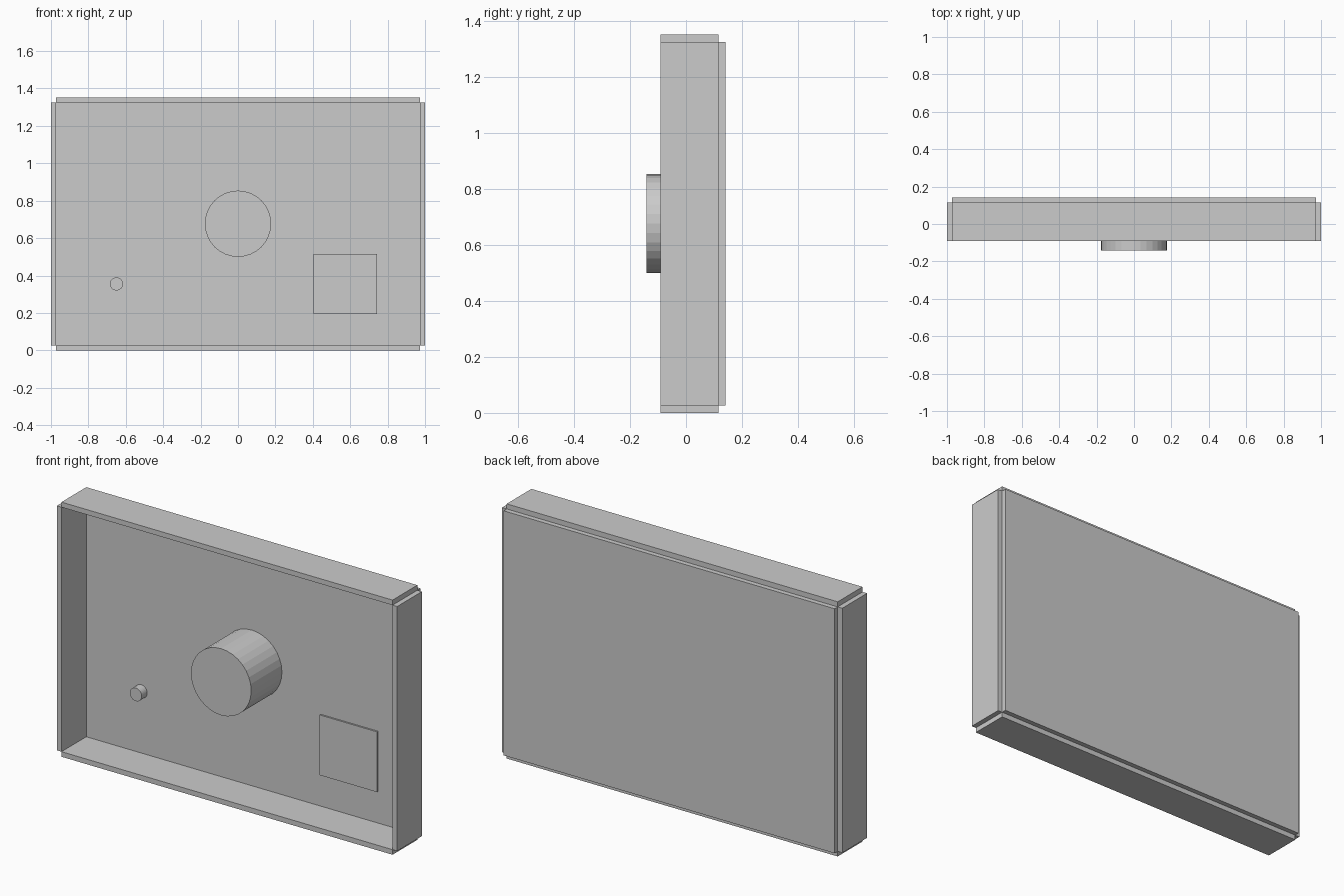
import bpy, math

if "Cube" in bpy.data.objects:
    bpy.data.objects.remove(bpy.data.objects["Cube"])

grey = bpy.data.materials.new("plain grey")
grey.diffuse_color = (0.6, 0.6, 0.6, 1)
grey.use_nodes = True
grey.node_tree.nodes["Principled BSDF"].inputs["Base Color"].default_value = grey.diffuse_color


def box(name, x, y, z):
    """Box from (min, max) ranges on each axis."""
    bpy.ops.mesh.primitive_cube_add(size=1, location=[sum(r) / 2 for r in (x, y, z)])
    ob = bpy.context.object
    ob.name = name
    ob.scale = [r[1] - r[0] for r in (x, y, z)]
    bpy.ops.object.transform_apply(location=False, rotation=False, scale=True)
    ob.data.materials.append(grey)


def peg(name, x, z, radius, y):
    """Flat-sided cylinder lying along y."""
    bpy.ops.mesh.primitive_cylinder_add(
        vertices=32, radius=radius, depth=y[1] - y[0],
        location=(x, sum(y) / 2, z), rotation=(math.pi / 2, 0, 0))
    ob = bpy.context.object
    ob.name = name
    ob.data.materials.append(grey)


FRONT, PANEL, BACK = -0.092, 0.116, 0.142   # depth levels
LOW, HIGH, TOP = 0.027, 1.326, 1.353        # height levels
INNER = 0.973                               # half width inside the walls

# Shallow tray: back panel and four rim walls that meet edge to edge
box("back_panel", (-INNER, INNER), (PANEL, BACK), (LOW, HIGH))
box("left_wall", (-1, -INNER), (FRONT, PANEL), (LOW, HIGH))
box("right_wall", (INNER, 1), (FRONT, PANEL), (LOW, HIGH))
box("bottom_wall", (-INNER, INNER), (FRONT, PANEL), (0, LOW))
box("top_wall", (-INNER, INNER), (FRONT, PANEL), (HIGH, TOP))

# Parts standing on the panel
peg("centre_drum", 0, 0.677, 0.177, (-0.142, PANEL))
peg("small_knob", -0.65, 0.355, 0.035, (0.07, PANEL))
box("square_plate", (0.405, 0.742), (0.107, PANEL), (0.195, 0.515))
